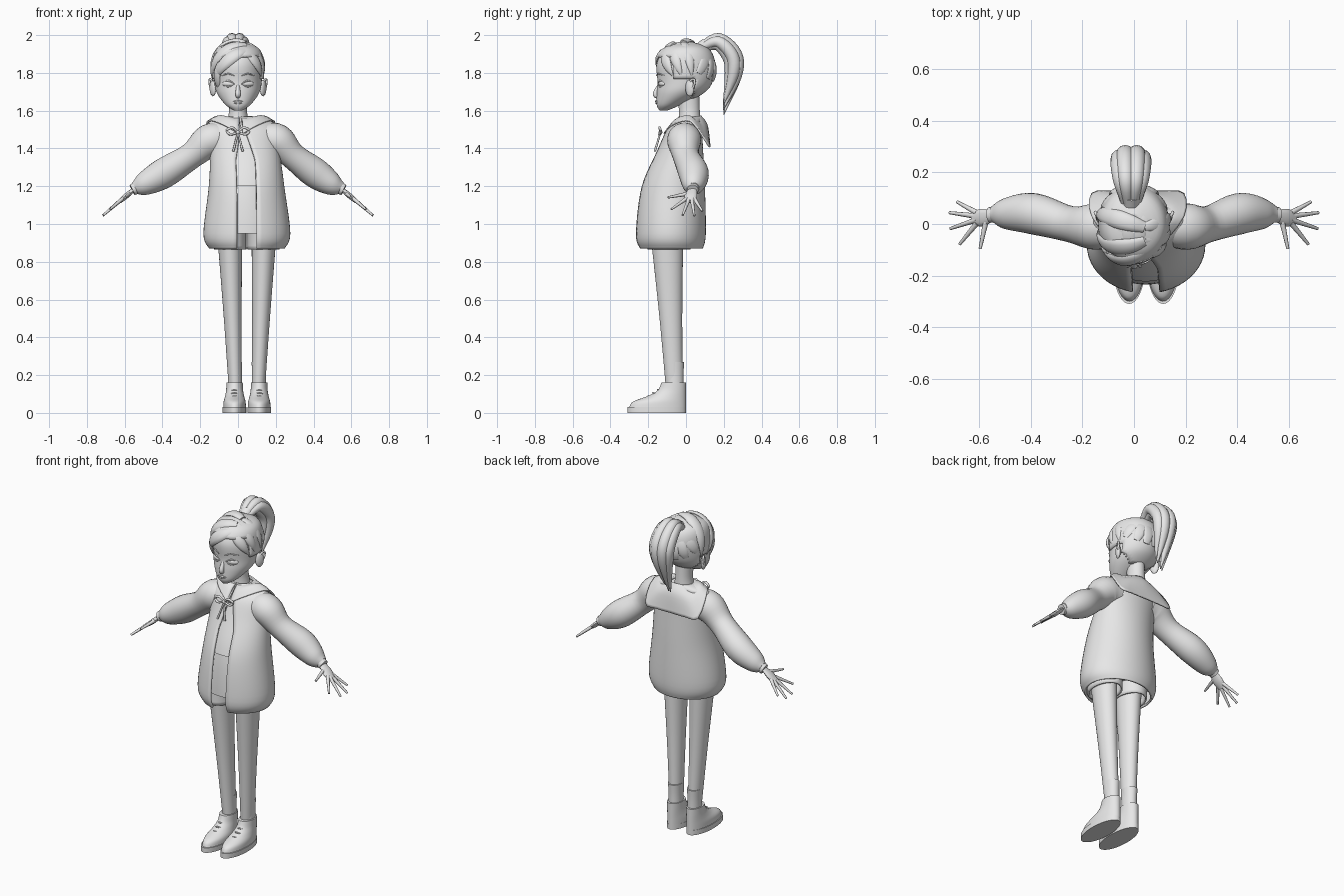
import bpy, bmesh, math
from mathutils import Vector

default_cube = bpy.data.objects.get("Cube")
if default_cube:
    bpy.data.objects.remove(default_cube, do_unlink=True)

COLOUR = (.8, .8, .8, 1)
grey = bpy.data.materials.new("plain grey")
grey.use_nodes = True
grey.diffuse_color = COLOUR
grey.node_tree.nodes["Principled BSDF"].inputs["Base Color"].default_value = COLOUR

HIP_X = .047
SKULL = Vector((0, 0, 1.81))
SIDES = (("left", 1), ("right", -1))


def smooth(points, steps=5):
    """Catmull-Rom curve through tuples of any length."""
    curve = []
    last = len(points) - 1
    for i in range(last):
        quads = list(zip(points[max(i - 1, 0)], points[i], points[i + 1], points[min(i + 2, last)]))
        for k in range(steps):
            t = k / steps
            curve.append([b + t / 2 * (c - a + t * (2*a - 5*b + 4*c - d + t * (3*(b - c) + d - a)))
                          for a, b, c, d in quads])
    return curve + [list(points[last])]


def skin(name, rings, closed=True, caps=True, thick=0, drop=None):
    """Bridge rings of points into a smooth-shaded mesh."""
    bm = bmesh.new()
    rows = [[bm.verts.new(point) for point in ring] for ring in rings]
    count = len(rows[0])
    for low, high in zip(rows, rows[1:]):
        for j in range(count if closed else count - 1):
            k = (j + 1) % count
            bm.faces.new((low[j], low[k], high[k], high[j]))
    if caps and closed:
        bm.faces.new(rows[0][::-1])
        bm.faces.new(rows[-1])
    if drop:
        unwanted = [face for face in bm.faces if drop(face.calc_center_median())]
        bmesh.ops.delete(bm, geom=unwanted, context="FACES")
    bmesh.ops.recalc_face_normals(bm, faces=bm.faces)
    mesh = bpy.data.meshes.new(name)
    bm.to_mesh(mesh)
    bm.free()
    mesh.materials.append(grey)
    part = bpy.data.objects.new(name, mesh)
    bpy.context.collection.objects.link(part)
    if thick:
        shell = part.modifiers.new("thickness", "SOLIDIFY")
        shell.thickness, shell.offset = thick, -1
    bpy.ops.object.select_all(action="DESELECT")
    part.select_set(True)
    bpy.context.view_layer.objects.active = part
    bpy.ops.object.shade_smooth_by_angle(angle=math.radians(50))


def ellipse(x, y, z, width, depth, gap=0, count=48):
    """Horizontal ring of half-sizes width and depth, with an optional gap at the front."""
    start = math.asin(gap / width)
    turn = (math.tau - 2 * start) / count
    angles = [start - math.pi / 2 + turn * i for i in range(count + bool(gap))]
    return [(x + width * math.cos(a), y + depth * math.sin(a), z) for a in angles]


def loft(name, rows, steps=5, **options):
    skin(name, [ellipse(*row) for row in smooth(rows, steps)], **options)


def sweep(name, points, flat=1, centre=None, up=(0, 0, 1), count=12):
    """Tube through (x, y, z, radius), flattened towards a centre or along up."""
    path = smooth(points)
    spots = [Vector(row[:3]) for row in path]
    rings = []
    for i, spot in enumerate(spots):
        ahead = spots[min(i + 1, len(spots) - 1)] - spots[max(i - 1, 0)]
        ahead.normalize()
        across = ahead.cross(spot - centre if centre else Vector(up)).normalized()
        normal = across.cross(ahead) * flat
        radius = max(path[i][3], .001)
        angles = [math.tau * j / count for j in range(count)]
        rings.append([spot + radius * (across * math.cos(a) + normal * math.sin(a)) for a in angles])
    skin(name, rings)


def ball(name, place, size, turn=0):
    bpy.ops.mesh.primitive_uv_sphere_add(segments=24, ring_count=12, location=place, rotation=(0, 0, turn))
    part = bpy.context.object
    part.name, part.scale = name, size
    part.data.materials.append(grey)
    bpy.ops.object.shade_smooth()


# Legs, socks, shoes and shorts legs
for side, s in SIDES:
    def limb(name, rows, **options):
        loft(f"{side}_{name}", [(HIP_X + s * x, *rest) for x, *rest in rows], **options)

    limb("leg", [(.06, -.06, .1, .034, .044), (.075, -.08, .5, .047, .06), (.09, -.1, .92, .065, .085)])
    limb("sock", [(.063, -.06, .1, .038, .048), (.064, -.06, .2, .037, .047), (.065, -.06, .27, .04, .05)])
    limb("sole", [(.066, -.155, z, .063, .155) for z in (0, .03)], steps=1)
    shoe = [(.03, .3), (.06, .28), (.09, .2), (.12, .15), (.16, .13)]
    limb("shoe", [(.065, -length / 2, z, .03 + length / 10, length / 2) for z, length in shoe])
    for k in range(4):
        z = .09 + k / 60
        y = -.2 + k / 40
        x = HIP_X + s * .066
        lace = [(x + side_step * .03, y + abs(side_step) / 50, z - abs(side_step) / 80, .004)
                for side_step in (-1, 0, 1)]
        sweep(f"{side}_lace_{k + 1}", lace, count=6)
    limb("shorts_leg", [(.088, -.09, z, .085, .115) for z in (.865, 1)], caps=False, thick=.01)

# Torso outline: height, half-width, front and back
torso = smooth([(.87, .2, -.25, .09), (.95, .23, -.27, .105), (1.2, .2, -.24, .1), (1.4, .183, -.15, .09),
                (1.5, .183, -.1, .085), (1.545, .16, -.05, .085), (1.57, .07, -.04, .08)], 6)


def garment(name, bottom, top, inset=0, opened=False, **options):
    rings = []
    for z, width, front, back in torso:
        if bottom <= z <= top:
            x = HIP_X * (1 - .8 * ((z - .87) / .7) ** 4)
            gap = max(.006, min(.053, (1.55 - z) / 4)) if opened else 0
            rings.append(ellipse(x, (front + back) / 2, z, width - inset, (back - front) / 2 - inset, gap))
    skin(name, rings, closed=not opened, **options)


garment("jacket", .8, 1.6, opened=True, thick=.012)
garment("shirt", 1.17, 1.56, inset=.017)
garment("shorts_hips", .95, 1.22, inset=.035)

# Sailor collar, from the neck to a squared back flap, mirrored
edge = smooth([(0, .13, 1.41), (.1, .13, 1.41), (.18, .12, 1.42), (.18, .03, 1.545), (.1, -.07, 1.53),
               (.01, -.12, 1.48)], 3)
half = []
for i, outer in enumerate(edge):
    t = i / (len(edge) - 1)
    angle = math.pi * (.5 - .97 * t)
    neck = Vector((.07 * math.cos(angle), .02 + .06 * math.sin(angle), 1.575 - t / 80))
    fold = (neck + Vector(outer)) / 2 + Vector((0, .01 * (1 - t), .03 - .02 * t))
    half.append([neck, fold, Vector(outer)])
whole = [[Vector((-p.x, p.y, p.z)) for p in row] for row in half[:0:-1]] + half
shift = Vector((.015, 0, 0))
skin("collar", [smooth([p + shift for p in row]) for row in whole], closed=False, thick=.008)

# Bow at the neck
knot = (0, -.135, 1.485)
ball("bow_knot", knot, (.012, .01, .012))
for side, s in SIDES:
    sweep(f"{side}_bow_loop", [(*knot, .005), (s * .03, -.14, 1.51, .007), (s * .06, -.135, 1.495, .007),
                               (s * .04, -.14, 1.475, .007), (*knot, .005)], count=8)
    sweep(f"{side}_bow_tail", [(*knot, .005), (s * .025, -.165, 1.385, .006)], up=(0, 1, 0), count=8)

# Arms, hands and a fan of fingers: name, spread angle, length
sleeve = [(.1, 0, 1.45, .08), (.18, -.01, 1.44, .09), (.27, 0, 1.36, .07), (.4, .04, 1.27, .08),
          (.5, .04, 1.21, .06), (.55, .04, 1.19, .03)]
fan = (("thumb", -1.3, .11), ("index", -.75, .12), ("middle", -.25, .14), ("ring", .1, .14), ("little", .4, .11))
for side, s in SIDES:
    def arm(name, points, **options):
        sweep(f"{side}_{name}", [(s * x + .03 * max(0, min(1, (.5 - x) * 3)), *rest)
                                 for x, *rest in points], **options)

    arm("sleeve", sleeve, count=28)
    arm("cuff", [(.54, .037, 1.19, .032), (.56, .035, 1.18, .03)], count=20)
    arm("palm", [(.545, .035, 1.19, .02), (.59, .025, 1.15, .034), (.625, .02, 1.12, .025)], flat=.42)
    for i, (name, angle, length) in enumerate(fan):
        root = Vector((.61, i / 75 - .01, 1.135)) if i else Vector((.575, .01, 1.16))
        reach = length * Vector((.76 * math.cos(angle), math.sin(angle), -.65 * math.cos(angle)))
        arm(name + "_finger", [(*(root + reach * t), .011 - t / 200) for t in (0, .5, 1)], count=8)

# Neck and head: front, back, height, half-width
loft("neck", [(0, .018, 1.53, .06, .06), (0, .018, 1.6, .047, .055), (0, .01, 1.68, .047, .06)])
outline = [(-.14, -.1, 1.6, .02), (-.155, -.03, 1.63, .065), (-.155, .08, 1.69, .11), (-.15, .13, 1.75, .125),
           (-.155, .145, 1.85, .127), (-.11, .11, 1.92, .1), (-.02, .02, 1.955, .01)]


def skull(name, grow=0, **options):
    loft(name, [(0, (front + back) / 2, z + grow * (z > 1.9), width + grow, (back - front) / 2 + grow)
                for front, back, z, width in outline], **options)


def hair_line(c):
    return c.z < 1.67 or (c.z < 1.76 and c.y < .04) or (c.z < 1.88 and c.y < -.06)


skull("head")
skull("hair_cap", grow=.01, caps=False, thick=.012, drop=hair_line)


# Face and ears
def face_line(name, spread, z, bend, radius, depth):
    """Thin curved ridge following the front of the head."""
    points = []
    for x, lift in zip(spread, (0, bend, 0)):
        points.append((x, -depth * math.sqrt(1 - (8 * x) ** 2), z + lift, radius * (1 if lift else .5)))
    sweep(name, points, count=8)


sweep("nose", [(0, -.14, 1.74, .008), (0, -.162, 1.69, .014), (0, -.15, 1.675, .012)], up=(1, 0, 0))
face_line("upper_lip", (-.025, 0, .025), 1.648, .002, .006, .158)
face_line("lower_lip", (-.02, 0, .02), 1.642, -.002, .006, .157)
for side, s in SIDES:
    ball(f"{side}_eye", (s * .054, -.127, 1.742), (.033, .014, .015), s * .4)
    across = [s * x for x in (.02, .052, .088)]
    face_line(f"{side}_upper_eyelid", across, 1.742, .017, .005, .15)
    face_line(f"{side}_lower_eyelid", across, 1.742, -.016, .004, .15)
    face_line(f"{side}_brow", across, 1.785, .01, .004, .16)
    ball(f"{side}_ear", (s * .133, .02, 1.72), (.014, .026, .044), -s / 2)
    turns = [math.pi * (.9 - i / 4) for i in range(6)]
    sweep(f"{side}_ear_rim", [(s * (.138 + math.cos(a - .8) / 80), .02 + .026 * math.cos(-a + math.pi / 4),
                               1.725 + .042 * math.sin(a), .006) for a in turns], up=(1, 0, 0), count=8)


# Hair strands that hug the skull from one direction to another
def strand(name, start, end, radius, lift=1, flat=.5):
    start, end = Vector(start).normalized(), Vector(end).normalized()
    points = []
    for i in range(8):
        t = i / 7
        d = start.slerp(end, t) * lift
        points.append((.135 * d.x, .155 * d.y, SKULL.z + .15 * d.z, radius * math.sin(math.pi * (.2 + .8 * t))))
    sweep(name, points, flat=flat, centre=SKULL)


for k in range(14):
    a = math.tau * k / 14
    strand(f"combed_strand_{k + 1}", (math.cos(a), math.sin(a), .15 - .55 * math.sin(a)), (0, .6, .8), .03, flat=.3)
for k in range(3):
    part = (.3, -.75 + k / 3, .75 + k / 8)
    strand(f"right_fringe_{k + 1}", part, (-1, -.4 + k / 3, -.4), .036, lift=1.05)
    strand(f"left_fringe_{k + 1}", part, (1, -.45 + k / 3, -.25), .03, lift=1.02)
strand("right_side_lock", (-.7, -.7, .3), (-.8, -.35, -1), .022, lift=1.06)

# Ponytail: a bundle of locks along one arc
arc = [(.085, 1.935), (.17, 1.965), (.245, 1.89), (.25, 1.79), (.2, 1.61)]
for k in range(7):
    a = math.tau * k / 6
    spread, depth = (.045 * math.cos(a), .022 * math.sin(a)) if k < 6 else (0, 0)
    points = []
    for i, (y, z) in enumerate(arc):
        away = Vector((0, y - .15, z - 1.84)).normalized() * depth
        grow = math.sin(math.pi * (i + 1) / 6)
        lock = Vector((-.012 + spread * grow, y, z + .03 * (i > 3) * math.cos(a))) + away * grow
        points.append((*lock, .035 * grow if i < 4 else .003))
    sweep(f"ponytail_lock_{k + 1}", points, up=(1, 0, 0))
sweep("hair_tie", [(-.01, .08, 1.93, .034), (-.01, .11, 1.95, .036)], up=(1, 0, 0), count=20)
